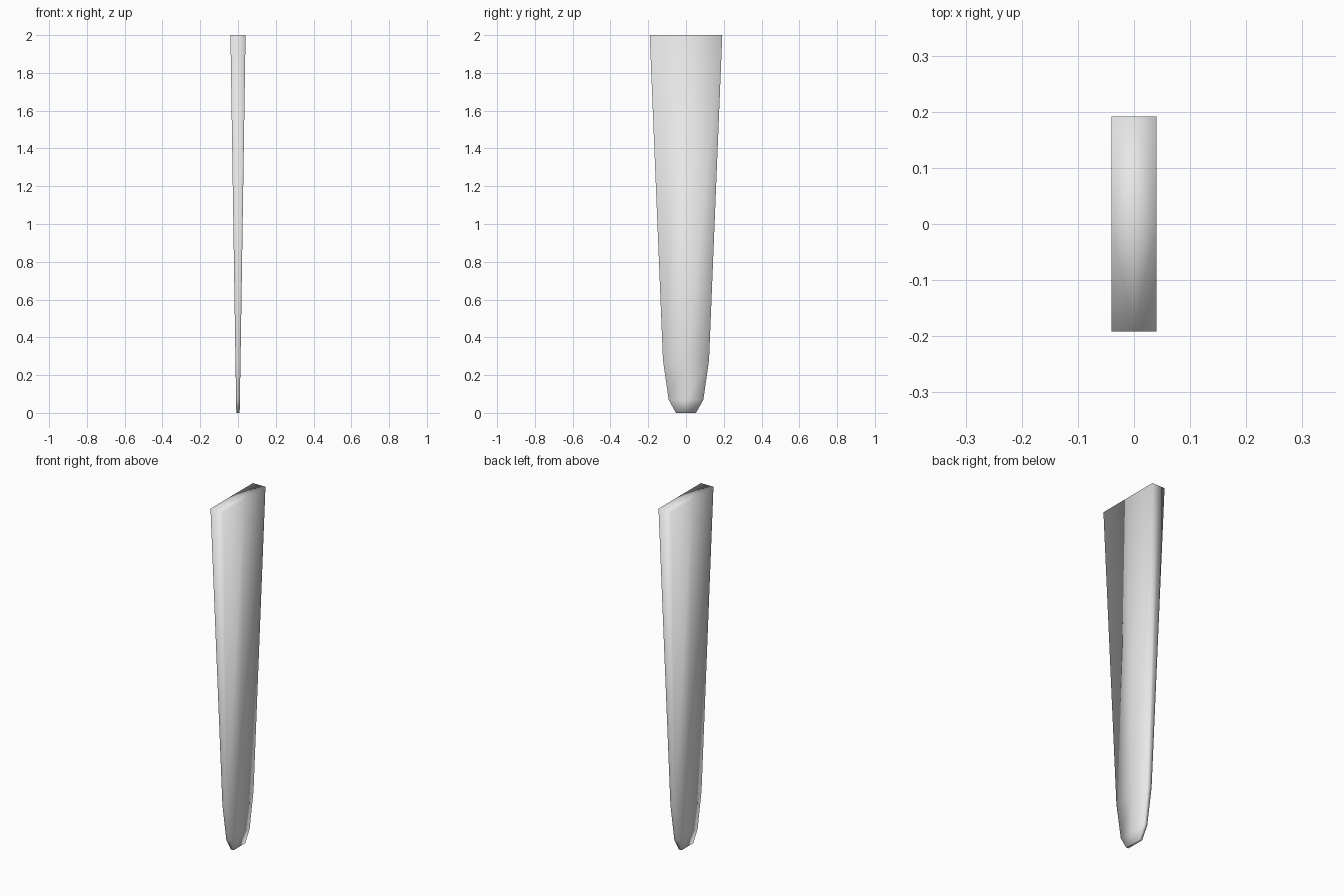
import bpy
import bmesh

cube = bpy.data.objects.get("Cube")
if cube:
    bpy.data.objects.remove(cube, do_unlink=True)

# Soft light grey finish
grey = bpy.data.materials.new("light grey")
grey.use_nodes = True
colour = (0.8, 0.8, 0.8, 1.0)
grey.diffuse_color = colour
grey.node_tree.nodes["Principled BSDF"].inputs["Base Color"].default_value = colour

# Blade sections: height, half thickness (x), half width (y)
SECTIONS = [
    (0.0, 0.009, 0.053),
    (0.07, 0.010, 0.092),
    (0.28, 0.0135, 0.122),
    (2.0, 0.040, 0.192),
]
# Rectangular outline with a point in the middle of each side
OUTLINE = [(-1, -1), (0, -1), (1, -1), (1, 0), (1, 1), (0, 1), (-1, 1), (-1, 0)]

bm = bmesh.new()
rings = [[bm.verts.new((x * hx, y * hy, z)) for x, y in OUTLINE]
         for z, hx, hy in SECTIONS]

# Side walls between neighbouring sections
for low, high in zip(rings, rings[1:]):
    for i in range(8):
        j = (i + 1) % 8
        bm.faces.new((low[i], low[j], high[j], high[i]))

# Flat end caps, four quads around a centre point
for ring in (rings[0], rings[-1]):
    centre = bm.verts.new((0, 0, ring[0].co.z))
    for i in range(1, 8, 2):
        bm.faces.new((ring[i], ring[(i + 1) % 8], ring[(i + 2) % 8], centre))

bmesh.ops.recalc_face_normals(bm, faces=bm.faces)
for face in bm.faces:
    face.smooth = True

mesh = bpy.data.meshes.new("tapered_blade")
bm.to_mesh(mesh)
bm.free()
mesh.materials.append(grey)
blade = bpy.data.objects.new("tapered_blade", mesh)
bpy.context.collection.objects.link(blade)
